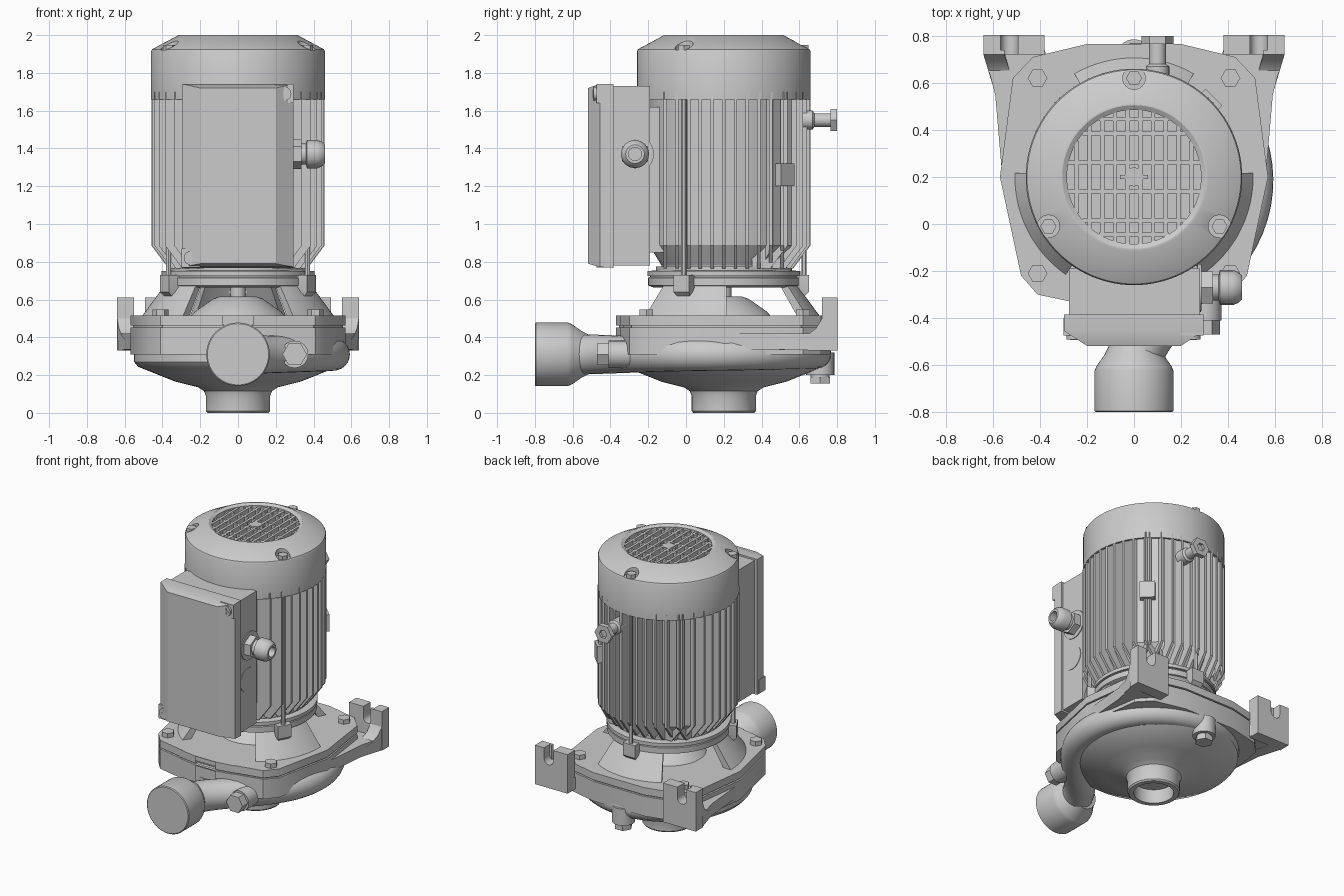
import bpy, bmesh
from math import sin, cos, radians, sqrt, pi
from mathutils import Vector

if "Cube" in bpy.data.objects:
    bpy.data.objects.remove(bpy.data.objects["Cube"])

C = 0.2  # y of the motor axis


def finish(name, bm):
    bmesh.ops.remove_doubles(bm, verts=bm.verts[:], dist=1e-5)
    bmesh.ops.recalc_face_normals(bm, faces=bm.faces[:])
    me = bpy.data.meshes.new(name)
    bm.to_mesh(me)
    bm.free()
    ob = bpy.data.objects.new(name, me)
    bpy.context.collection.objects.link(ob)
    return ob


def loft(bm, rings, cap=True):
    rows = [[bm.verts.new(p) for p in ring] for ring in rings]
    n = len(rows[0])
    for a, b in zip(rows, rows[1:]):
        for i in range(n):
            bm.faces.new((a[i], a[(i + 1) % n], b[(i + 1) % n], b[i]))
    if cap:
        bm.faces.new(rows[0])
        bm.faces.new(rows[-1])


def lofted(name, rings):
    bm = bmesh.new()
    loft(bm, rings)
    return finish(name, bm)


def prism_z(name, pts, z0, z1):
    return lofted(name, [[(x, y, z) for x, y in pts] for z in (z0, z1)])


def box(name, x0, x1, y0, y1, z0, z1):
    return prism_z(name, [(x0, y0), (x1, y0), (x1, y1), (x0, y1)], z0, z1)


def lathe(name, prof, at=(0, C, 0), d=(0, 0, 1), seg=72):
    """Revolve (radius, height) points that start and end on the axis."""
    bm = bmesh.new()
    q = Vector((0, 0, 1)).rotation_difference(Vector(d))
    loft(bm, [[Vector(at) + q @ Vector((r * cos(2 * pi * i / seg), r * sin(2 * pi * i / seg), h))
               for i in range(seg)] for r, h in prof], cap=False)
    return finish(name, bm)


def cyl(name, at, d, r, h, seg=32):
    return lathe(name, [(0, 0), (r, 0), (r, h), (0, h)], at, d, seg)


def sector(name, prof, a0, a1, seg=20):
    """Revolve a closed profile over part of a turn."""
    angs = [radians(a0 + (a1 - a0) * i / seg) for i in range(seg + 1)]
    return lofted(name, [[(r * cos(a), C + r * sin(a), z) for r, z in prof] for a in angs])


def polar(r, deg, z):
    return Vector((r * cos(radians(deg)), C + r * sin(radians(deg)), z))


# Suction inlet and lower pump bowl
lathe("pump_bowl", [(0, .1), (.13, .1), (.13, 0), (.162, 0), (.17, .01), (.17, .09), (.18, .115), (.21, .135),
                    (.33, .165), (.53, .245), (.55, .27), (.55, .36), (0, .36)])

# Spiral volute sweeping out into the discharge pipe
path = []
for i in range(49):
    t = i / 48
    path.append((polar(.475 + .035 * t, 250 - 280 * t, .31), .052 + .038 * t))
p0, p3 = path[-1][0], Vector((0, -.66, .31))
p1, p2 = p0 + Vector((-.15, -.26, 0)), Vector((0, -.42, .31))
for i in range(1, 17):
    t = i / 16
    path.append(((1 - t) ** 3 * p0 + 3 * t * (1 - t) ** 2 * p1 + 3 * t * t * (1 - t) * p2 + t ** 3 * p3, .09 + .02 * t))
rings = []
for i, (p, r) in enumerate(path):
    tan = (path[min(i + 1, len(path) - 1)][0] - path[max(i - 1, 0)][0]).normalized()
    side = tan.cross(Vector((0, 0, 1)))
    rings.append([p + side * r * cos(k * pi / 12) + Vector((0, 0, r * sin(k * pi / 12))) for k in range(24)])
lofted("volute_pipe", rings)
lathe("discharge_socket", [(0, 0), (.105, 0), (.125, .04), (.16, .09), (.168, .11), (.168, .28), (.162, .285), (0, .285)],
      (0, -.515, .31), (0, -1, 0), 48)

# Plugs: front priming plug and bottom drain plug
cyl("priming_boss", (.3, -.2, .31), (0, -1, 0), .072, .21)
cyl("priming_plug", (.3, -.4, .31), (0, -1, 0), .065, .07, 6)
cyl("drain_boss", (0, .71, .2), (0, 0, 1), .075, .12)
cyl("drain_plug_collar", (0, .71, .185), (0, 0, 1), .05, .03)
cyl("drain_plug", (0, .71, .155), (0, 0, 1), .06, .035, 6)

# Casing flange and cover plate
half = [(.41, -.3), (.48, -.22), (.57, .2), (.515, .62), (.43, .71), (.2, .765)]
front = [(.22, -.345), (.08, -.37)]
right = front + half
outline = right + [(-x, y) for x, y in reversed(right)]
prism_z("casing_flange", outline, .31, .452)
prism_z("flange_joint", [(x * .975, C + (y - C) * .975) for x, y in outline], .44, .47)
prism_z("cover_plate", outline, .462, .515)
for x in (-.41, .41):
    for y in (-.21, .62):
        cyl("cover_bolt", (x, y, .51), (0, 0, 1), .042, .037, 6)

# Wall mounting feet with slotted pads
for s in (-1, 1):
    slot = [(.53 - .037 * cos(k * pi / 8), .535 - .037 * sin(k * pi / 8)) for k in range(9)]
    pad = [(.38, .33), (.64, .33), (.64, .61), (.567, .61)] + slot[::-1] + [(.493, .61), (.38, .61)]
    lofted("foot_pad", [[(s * x, y, z) for x, z in pad] for y in (.72, .803)])
    prism_z("foot_arm", [(s * x, y) for x, y in [(.36, .68), (.5, .5), (.56, .2), (.59, .55), (.64, .74), (.38, .74)]],
            .335, .42)
    web = [(.74, .33), (.74, .61), (.72, .61), (.72, .5), (.69, .45), (.64, .41), (.55, .375), (.45, .335)]
    lofted("foot_gusset", [[(s * (x - max(0, .72 - y) * .3), y, z) for y, z in web] for x in (.55, .64)])

# Lantern between pump and motor: cone walls, seal housing, shaft
wall = [(.51, .51), (.385, .68), (.34, .68), (.45, .51)]
for n, a0, a1 in (("back", 60, 120), ("right", -55, 2), ("left", 178, 235)):
    sector("lantern_wall_" + n, wall, a0, a1)
lathe("seal_housing", [(0, .5), (.26, .5), (.23, .535), (.13, .605), (.1, .615), (0, .615)])
cyl("shaft", (0, C, .55), (0, 0, 1), .04, .15)
lathe("motor_flange", [(0, .665), (.375, .665), (.4, .675), (.4, .715), (.39, .72), (.39, .725), (.405, .725),
                       (.405, .75), (.36, .755), (.36, .775), (0, .775)])

# Tie rods and their lugs, fan cover screws
for a in (90, 210, 330):
    u = polar(1, a, 0) - Vector((0, C, 0))
    v = Vector((-u.y, u.x, 0))
    rings = []
    for z, r, w in ((.6, .41, .03), (.64, .45, .048), (.73, .45, .048)):
        c = Vector((0, C, z))
        rings.append([c + u * .36 - v * w, c + u * r - v * w, c + u * r + v * w, c + u * .36 + v * w])
    lofted("tie_lug", rings)
    cyl("tie_rod", polar(.425, a, .7), (0, 0, 1), .014, 1, 12)
    cyl("fan_cover_screw", polar(.42, a, 1.92), (0, 0, 1), .034, .028, 6)

# Motor body with parallel cooling fins
lathe("motor_core", [(0, .75), (.33, .75), (.33, .78), (.395, .89), (.395, 1.7), (0, 1.7)])
bm = bmesh.new()


def fin(deg, off, outer, th, inner=.15):
    u = Vector((cos(radians(deg)), sin(radians(deg)), 0))
    v = Vector((-u.y, u.x, 0))
    prof = [(inner, .765), (outer - .09, .765), (outer, .885), (outer, 1.7), (inner, 1.7)]
    loft(bm, [[Vector((0, C, z)) + u * r + v * (off + k * th / 2) for r, z in prof] for k in (-1, 1)])


for deg in (0, 90, 180):
    for k in range(-5, 6):
        fin(deg, k * .062, sqrt(.458 ** 2 - (k * .062) ** 2), .018)
for deg in (45, 135):
    fin(deg, 0, .437, .14)
finish("cooling_fins", bm)
block = box("side_block", -.04, .04, -.05, .05, -.06, .06)
block.location = polar(.44, 45, 1.26)
block.rotation_euler.z = radians(45)

# Fan cover with screw pockets
cover = lathe("fan_cover", [(0, 1.95), (.285, 1.95), (.285, 1.988), (.305, 2), (.315, 2), (.455, 1.925), (.46, 1.915),
                            (.46, 1.66), (.445, 1.66), (.445, 1.89), (0, 1.89)], seg=96)
for a in (90, 210, 330):
    cut = cyl("pocket_cutter", polar(.42, a, 1.922), (0, 0, 1), .048, .2, 24)
    cut.hide_render = True
    m = cover.modifiers.new("pocket", 'BOOLEAN')
    m.operation, m.object, m.solver = 'DIFFERENCE', cut, 'EXACT'
    bpy.context.view_layer.objects.active = cover
    bpy.ops.object.modifier_apply(modifier=m.name)
    bpy.data.objects.remove(cut)

# Air grille bars and hub
for k in range(-4, 6):
    x = (k - .5) * .054
    h = sqrt(.287 ** 2 - x * x)
    box("grille_bar", x - .009, x + .009, C - h, C + h, 1.94, 1.985)
for y in (-.245, -.185, -.062, 0, .062, .185, .245):
    w = sqrt(.287 ** 2 - y * y) if abs(y) > .1 else (.285 if y else .06)
    box("grille_crossbar", -w, w, C + y - .008, C + y + .008, 1.94, 1.984)
cyl("grille_hub", (0, C, 1.94), (0, 0, 1), .04, .047)

# Terminal box with bevelled lid
box("terminal_box_neck", -.2, .2, -.25, .0, .85, 1.62)
box("terminal_box", -.277, .28, -.4, -.19, .78, 1.73)


def rect(x0, x1, z0, z1, y):
    return [(x0, y, z0), (x1, y, z0), (x1, y, z1), (x0, y, z1)]


lofted("terminal_lid", [rect(-.297, .295, .768, 1.742, -.385), rect(-.297, .295, .772, 1.742, -.455),
                        rect(-.2, .2, .79, 1.72, -.518)])
for x, z in ((.245, 1.69), (-.25, .82)):
    box("lid_screw_boss", x - .05, x + .05, -.475, -.4, z - .05, z + .05)
    cyl("lid_screw", (x, -.47, z), (0, -1, 0), .037, .02, 24)
    box("screw_cross", x - .022, x + .022, -.493, -.48, z - .005, z + .005)
    box("screw_cross", x - .005, x + .005, -.493, -.48, z - .022, z + .022)

# Cable gland and knockout on the box side
X = (1, 0, 0)
cyl("gland_seat", (.27, -.27, 1.37), X, .1, .016)
cyl("gland_nut", (.28, -.27, 1.37), X, .078, .055, 6)
lathe("gland_body", [(0, 0), (.055, 0), (.055, .03), (.075, .035), (.075, .09), (.065, .115), (.05, .13), (.035, .13),
                     (.035, .08), (0, .08)], (.33, -.27, 1.37), X, 16)
cyl("knockout", (.27, -.29, 1.13), X, .085, .014)

# Rear eye fitting
lathe("rear_fitting", [(0, 0), (.05, 0), (.05, .07), (.036, .08), (.036, .17), (0, .17)], (.1, .6, 1.55), (0, 1, 0), 24)
lathe("rear_fitting_head", [(0, 0), (.068, 0), (.068, .035), (.03, .035), (.03, .015), (0, .015)],
      (.1, .765, 1.55), (0, 1, 0), 6)

for ob in bpy.context.scene.objects:
    ob.select_set(True)
bpy.context.view_layer.objects.active = cover
bpy.ops.object.shade_smooth_by_angle(angle=radians(30))
